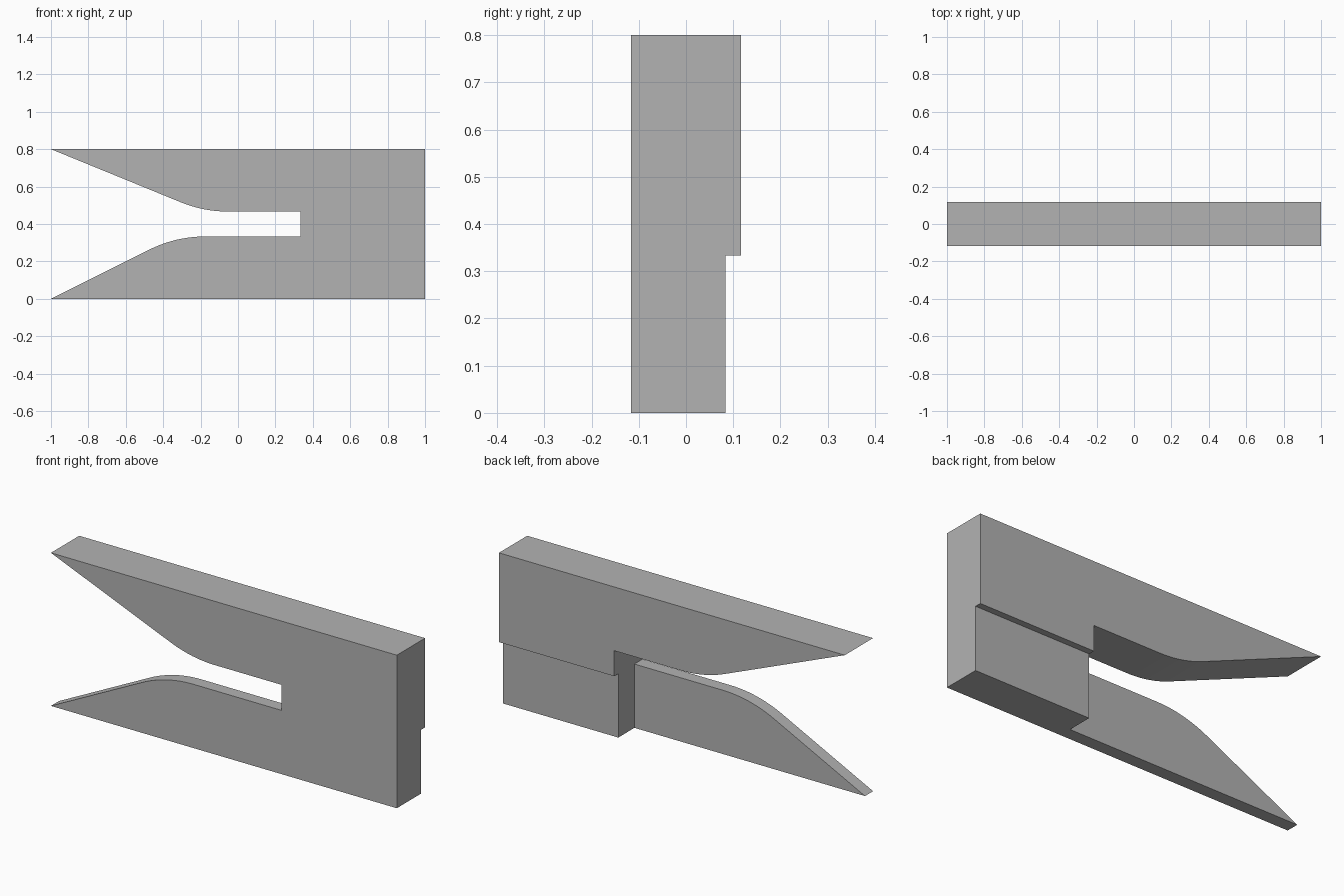
import bpy
import bmesh
import math
from mathutils import Vector

if "Cube" in bpy.data.objects:
    bpy.data.objects.remove(bpy.data.objects["Cube"], do_unlink=True)

FRONT, BACK = -0.1167, 0.1167      # overall thickness
HEIGHT = 0.8
SLOT_LOW, SLOT_HIGH, SLOT_END = 0.3333, 0.4667, 0.3333
ARM_BACK, HEEL_BACK = -0.05, 0.0833
RADIUS = 0.667                     # blend at the slot mouth

grey = bpy.data.materials.new("plain grey")
grey.use_nodes = True
grey.diffuse_color = (0.45, 0.45, 0.45, 1)
grey.node_tree.nodes["Principled BSDF"].inputs["Base Color"].default_value = grey.diffuse_color


def fillet(start, corner, end, steps=12):
    """Arc points rounding the corner between two straight edges."""
    start, corner, end = map(Vector, (start, corner, end))
    u, v = (start - corner).normalized(), (end - corner).normalized()
    half = u.angle(v) / 2
    centre = corner + (u + v).normalized() * RADIUS / math.sin(half)
    reach = RADIUS / math.tan(half)
    a, b = corner + u * reach - centre, corner + v * reach - centre
    sweep = a.angle(b)
    points = []
    for i in range(steps + 1):
        t = i / steps
        p = (a * math.sin((1 - t) * sweep) + b * math.sin(t * sweep)) / math.sin(sweep)
        points.append(tuple(centre + p))
    return points


def prism(name, points, offset):
    """Close an outline of 3D points and extrude it along offset."""
    bm = bmesh.new()
    face = bm.faces.new([bm.verts.new(p) for p in points])
    out = bmesh.ops.extrude_face_region(bm, geom=[face])
    moved = [g for g in out["geom"] if isinstance(g, bmesh.types.BMVert)]
    bmesh.ops.translate(bm, verts=moved, vec=offset)
    bmesh.ops.recalc_face_normals(bm, faces=bm.faces)
    mesh = bpy.data.meshes.new(name)
    bm.to_mesh(mesh)
    bm.free()
    mesh.materials.append(grey)
    obj = bpy.data.objects.new(name, mesh)
    bpy.context.collection.objects.link(obj)
    return obj


# Forked plate: side outline with a flared slot
upper = fillet((SLOT_END, SLOT_HIGH), (-0.185, SLOT_HIGH), (-1, HEIGHT))
lower = fillet((-1, 0), (-0.3333, SLOT_LOW), (SLOT_END, SLOT_LOW))
outline = [(-1, 0), *lower, (SLOT_END, SLOT_LOW), (SLOT_END, SLOT_HIGH),
           *upper, (-1, HEIGHT), (1, HEIGHT), (1, 0)]
plate = prism("forked_plate", [(x, FRONT, z) for x, z in outline], (0, BACK - FRONT, 0))

# Relief cutter: thins the lower arm and steps the heel in at the back
plan = [(-1.2, ARM_BACK), (SLOT_END, ARM_BACK), (SLOT_END, HEEL_BACK),
        (1.2, HEEL_BACK), (1.2, 0.3), (-1.2, 0.3)]
cutter = prism("relief_cutter", [(x, y, -0.1) for x, y in plan], (0, 0, SLOT_LOW + 0.1))
cutter.hide_render = True
cutter.hide_set(True)

relief = plate.modifiers.new("relief", "BOOLEAN")
relief.operation = "DIFFERENCE"
relief.solver = "EXACT"
relief.object = cutter

bpy.ops.object.select_all(action="DESELECT")
bpy.context.view_layer.objects.active = plate
plate.select_set(True)
bpy.ops.object.modifier_apply(modifier="relief")
bpy.data.objects.remove(cutter, do_unlink=True)
bpy.ops.object.shade_smooth_by_angle(angle=math.radians(15))
